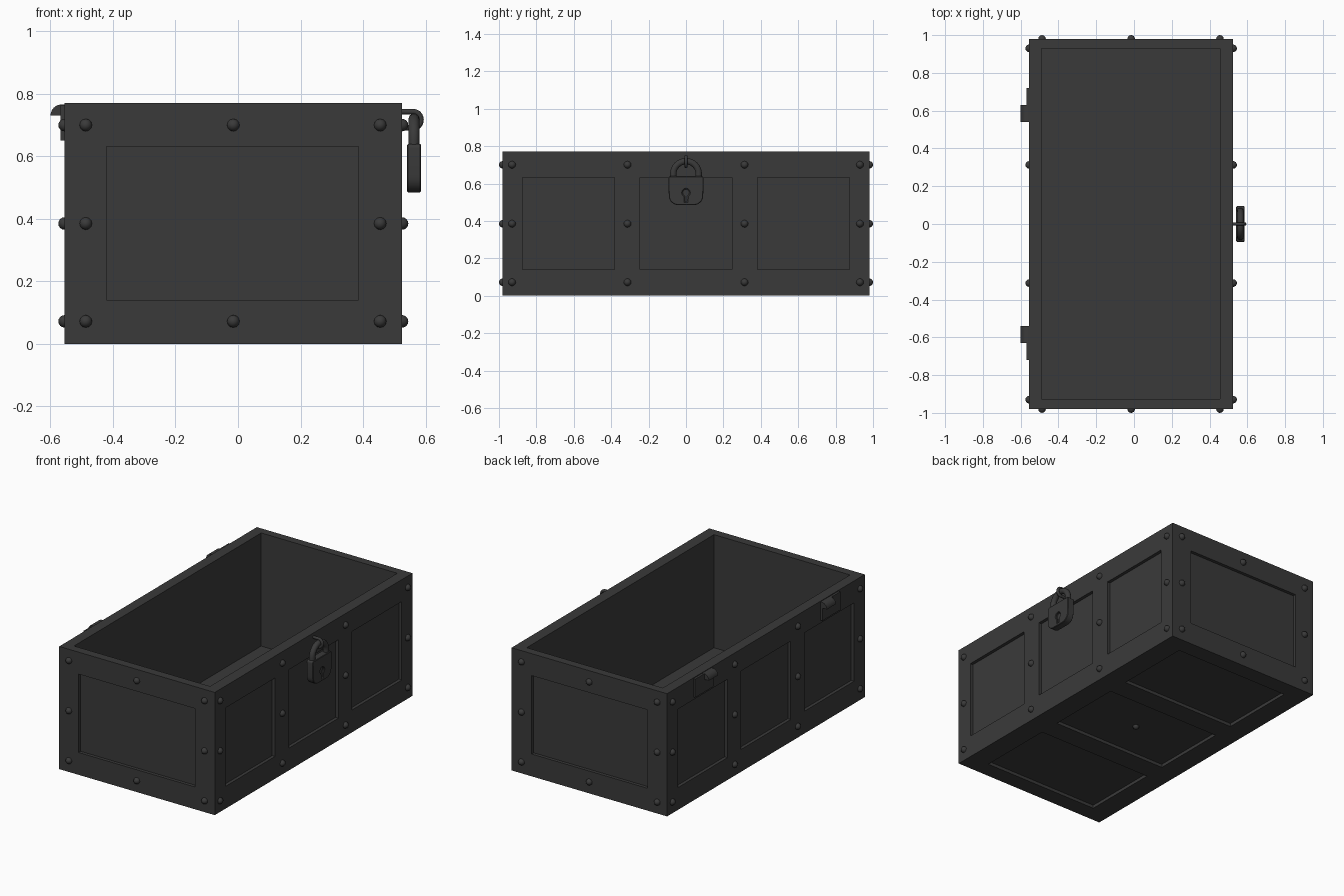
import bpy, bmesh
from math import pi, sin, cos, radians
from mathutils import Matrix, Vector

if "Cube" in bpy.data.objects:
    bpy.data.objects.remove(bpy.data.objects["Cube"])

X0, X1, Y, H = -0.555, 0.525, 0.98, 0.77
CX = (X0 + X1) / 2
DEPTH = 0.02

iron = bpy.data.materials.new("dark_iron")
iron.diffuse_color = (0.042, 0.042, 0.042, 1)
iron.use_nodes = True
iron.node_tree.nodes["Principled BSDF"].inputs["Base Color"].default_value = iron.diffuse_color


def to_object(name, bm, smooth=False):
    bmesh.ops.recalc_face_normals(bm, faces=bm.faces)
    me = bpy.data.meshes.new(name)
    bm.to_mesh(me)
    bm.free()
    me.materials.append(iron)
    ob = bpy.data.objects.new(name, me)
    bpy.context.collection.objects.link(ob)
    if smooth:
        activate(ob)
        bpy.ops.object.shade_smooth_by_angle(angle=radians(40))
    return ob


def activate(ob):
    bpy.ops.object.select_all(action='DESELECT')
    ob.select_set(True)
    bpy.context.view_layer.objects.active = ob


def add_box(bm, lo, hi):
    lo, hi = Vector(lo), Vector(hi)
    m = Matrix.Translation((lo + hi) / 2) @ Matrix.Diagonal((*(hi - lo), 1))
    bmesh.ops.create_cube(bm, size=1, matrix=m)


def extrude_profile(bm, pts, vec):
    face = bm.faces.new([bm.verts.new(p) for p in pts])
    out = bmesh.ops.extrude_face_region(bm, geom=[face], use_keep_orig=True)
    bmesh.ops.translate(bm, vec=vec, verts=[v for v in out["geom"] if isinstance(v, bmesh.types.BMVert)])


def cut(ob, cutter):
    mod = ob.modifiers.new("cut", 'BOOLEAN')
    mod.operation, mod.solver, mod.object = 'DIFFERENCE', 'EXACT', cutter
    activate(ob)
    bpy.ops.object.modifier_apply(modifier=mod.name)
    bpy.data.objects.remove(cutter)


def tube(name, pts, radius):
    cu = bpy.data.curves.new(name, 'CURVE')
    cu.dimensions = '3D'
    cu.bevel_depth, cu.bevel_resolution, cu.use_fill_caps = radius, 3, True
    sp = cu.splines.new('POLY')
    sp.points.add(len(pts) - 1)
    for p, co in zip(sp.points, pts):
        p.co = (*co, 1)
    ob = bpy.data.objects.new(name, cu)
    bpy.context.collection.objects.link(ob)
    activate(ob)
    bpy.ops.object.convert(target='MESH')
    ob = bpy.context.object
    ob.data.materials.clear()
    ob.data.materials.append(iron)
    bpy.ops.object.shade_smooth_by_angle(angle=radians(40))


# Chest body: open box with recessed panels on every outer face
bm = bmesh.new()
add_box(bm, (X0, -Y, 0), (X1, Y, H))
chest = to_object("chest_body", bm)

bm = bmesh.new()
add_box(bm, (X0 + 0.065, -Y + 0.053, 0.06), (X1 - 0.07, Y - 0.05, 1))
PX0, PX1, PZ0, PZ1 = -0.42, 0.386, 0.14, 0.632
for s in (-1, 1):
    a, b = sorted((s * (Y - DEPTH), s * (Y + 0.1)))
    add_box(bm, (PX0, a, PZ0), (PX1, b, PZ1))
for yc in (-0.628, 0, 0.628):
    y0, y1 = yc - 0.246, yc + 0.246
    add_box(bm, (X0 - 0.1, y0, PZ0), (X0 + DEPTH, y1, PZ1))
    add_box(bm, (X1 - DEPTH, y0, PZ0), (X1 + 0.1, y1, PZ1))
    add_box(bm, (PX0, y0, -0.1), (PX1, y1, DEPTH))
cut(chest, to_object("panel_cutter", bm))

# Rivets: domes on the frame of each side, one under the floor
bm = bmesh.new()


def rivet(pos, normal, r=0.02):
    m = Matrix.Translation(pos) @ Vector(normal).to_track_quat('Z', 'Y').to_matrix().to_4x4()
    vs = bmesh.ops.create_uvsphere(bm, u_segments=12, v_segments=8, radius=r)["verts"]
    bmesh.ops.delete(bm, geom=[v for v in vs if v.co.z < -1e-4], context='VERTS')
    bmesh.ops.transform(bm, matrix=m, verts=[v for v in vs if v.is_valid])


for s in (-1, 1):
    for x in (-0.487, CX, 0.455):
        for z in (0.072, 0.385, 0.7):
            if not (x == CX and z == 0.385):
                rivet((x, s * Y, z), (0, s, 0))
    for y in (-0.93, -0.313, 0.313, 0.93):
        for z in (0.072, 0.385, 0.7):
            rivet((X1 if s > 0 else X0, y, z), (s, 0, 0))
rivet((CX, 0, DEPTH), (0, 0, -1))
to_object("rivets", bm, True)

# Hinges: flat leaf with a quarter-round knuckle on the back edge
for s, side in ((-1, "a"), (1, "b")):
    bm = bmesh.new()
    ys = sorted((s * 0.54, s * 0.72))
    add_box(bm, (X0 - 0.013, ys[0], 0.65), (X0 + 0.005, ys[1], 0.765))
    arc = [(-0.565 - 0.035 * sin(t * pi / 12), s * 0.54, 0.73 + 0.036 * cos(t * pi / 12)) for t in range(7)]
    extrude_profile(bm, [(X0, s * 0.54, 0.73), (X0, s * 0.54, 0.766)] + arc, (0, s * 0.09, 0))
    to_object("hinge_" + side, bm, True)

# Padlock body: slab with rounded corners and a keyhole
LX0, LX1 = 0.541, 0.586


def corner(cy, cz, r, a0):
    return [(LX0, cy + r * cos(a0 + i * pi / 12), cz + r * sin(a0 + i * pi / 12)) for i in range(7)]


outline = (corner(0.082, 0.627, 0.012, 0) + corner(-0.082, 0.627, 0.012, pi / 2)
           + corner(-0.042, 0.535, 0.05, pi) + corner(0.042, 0.535, 0.05, 1.5 * pi))
bm = bmesh.new()
extrude_profile(bm, outline, (LX1 - LX0, 0, 0))
lock = to_object("padlock_body", bm)

bm = bmesh.new()
hole = [(LX1 - 0.012, 0.021 * sin(t), 0.551 - 0.021 * cos(t)) for t in [radians(25 + i * 31) for i in range(11)]]
hole += [(LX1 - 0.012, -0.008, 0.5), (LX1 - 0.012, 0.008, 0.5)]
extrude_profile(bm, hole, (0.1, 0, 0))
cut(lock, to_object("keyhole_cutter", bm))
bev = lock.modifiers.new("edge", 'BEVEL')
bev.width, bev.segments, bev.angle_limit = 0.003, 1, radians(50)
bev.limit_method = 'ANGLE'
activate(lock)
bpy.ops.object.shade_smooth_by_angle(angle=radians(40))

# Shackle: arch of round bar
MX = 0.563
arch = [(MX, 0.068 * cos(i * pi / 16), 0.652 + 0.067 * sin(i * pi / 16)) for i in range(17)]
tube("padlock_shackle", [(MX, 0.068, 0.62)] + arch + [(MX, -0.068, 0.62)], 0.018)

# Staple on the chest that holds the shackle
bend = [(0.562 + 0.024 * sin(i * pi / 10), 0, 0.717 + 0.026 * cos(i * pi / 10)) for i in range(11)]
tube("lock_staple", [(X1 - 0.01, 0, 0.743)] + bend + [(X1 - 0.01, 0, 0.691)], 0.009)
